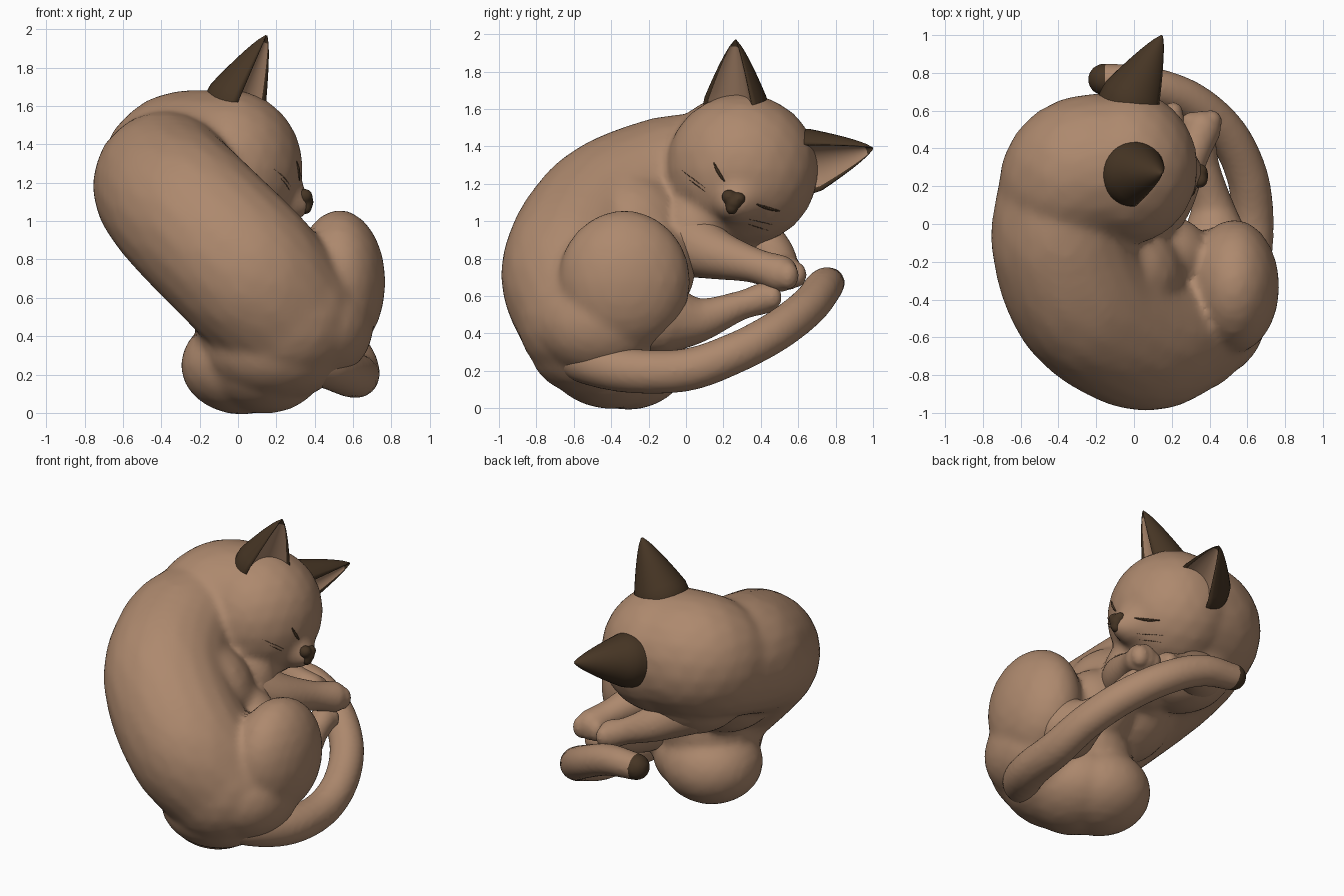
import bpy, bmesh, math
from mathutils import Vector, Matrix

if "Cube" in bpy.data.objects:
    bpy.data.objects.remove(bpy.data.objects["Cube"])


def material(name, rgb):
    m = bpy.data.materials.new(name)
    m.diffuse_color = (*rgb, 1)
    m.use_nodes = True
    m.node_tree.nodes["Principled BSDF"].inputs["Base Color"].default_value = m.diffuse_color
    return m


FUR = material("brown fur", (0.42, 0.25, 0.155))
DARK = material("dark brown", (0.062, 0.036, 0.018))


def chain(pts, steps=8):
    """Smooth path of spheres through (x, y, z, radius) points."""
    P = [Vector(p) for p in pts]
    P = [2 * P[0] - P[1]] + P + [2 * P[-1] - P[-2]]
    out = []
    for i in range(1, len(P) - 2):
        a, b, c, d = P[i - 1:i + 3]
        for k in range(steps):
            t = k / steps
            out.append(0.5 * (2 * b + (c - a) * t + (2 * a - 5 * b + 4 * c - d) * t * t
                              + (3 * b - a - 3 * c + d) * t ** 3))
    out.append(P[-2])
    return [(v[0], v[1], v[2], v[3], v[3], v[3]) for v in out]


def blobs(name, items, mats, voxel=0.025, smooth=6, sub=3):
    """Ellipsoids (x, y, z, rx, ry, rz) melted into one skin."""
    bm = bmesh.new()
    for x, y, z, rx, ry, rz in items:
        M = Matrix.Translation((x, y, z)) @ Matrix.Diagonal((rx, ry, rz, 1))
        bmesh.ops.create_icosphere(bm, subdivisions=sub, radius=1, matrix=M)
    me = bpy.data.meshes.new(name)
    bm.to_mesh(me)
    bm.free()
    ob = bpy.data.objects.new(name, me)
    bpy.context.collection.objects.link(ob)
    if voxel:
        r = ob.modifiers.new("skin", 'REMESH')
        r.mode = 'VOXEL'
        r.voxel_size = voxel
        s = ob.modifiers.new("soften", 'SMOOTH')
        s.factor, s.iterations = 0.5, smooth
        bpy.context.view_layer.update()
        dg = bpy.context.evaluated_depsgraph_get()
        baked = bpy.data.meshes.new_from_object(ob.evaluated_get(dg))
        ob.modifiers.clear()
        ob.data = baked
    ob.data.materials.clear()
    for m in mats:
        ob.data.materials.append(m)
    for p in ob.data.polygons:
        p.use_smooth = True
        p.material_index = 0
    return ob


# Curled body: spine from rump to neck, head, muzzle, belly, chest and both thighs
spine = chain([(0.25, -0.52, 0.50, 0.39), (0.04, -0.585, 0.74, 0.405),
               (-0.24, -0.42, 1.02, 0.40), (-0.37, -0.12, 1.17, 0.385),
               (-0.36, 0.12, 1.22, 0.37), (-0.28, 0.27, 1.28, 0.40),
               (-0.06, 0.30, 1.28, 0.40)])
muzzle = chain([(0.16, 0.30, 1.15, 0.18), (0.24, 0.27, 1.11, 0.125), (0.31, 0.255, 1.085, 0.07)], 5)
fill = [(-0.10, -0.28, 0.90, 0.37, 0.34, 0.38), (0.10, -0.42, 0.48, 0.33, 0.36, 0.36),
        (-0.22, 0.20, 1.04, 0.33, 0.34, 0.31), (-0.02, 0.05, 0.95, 0.25, 0.22, 0.24),
        (-0.04, 0.30, 1.275, 0.38, 0.41, 0.41), (0.16, -0.17, 0.74, 0.25, 0.22, 0.25)]
thighs = [(0.53, -0.33, 0.68, 0.24, 0.355, 0.38), (0.42, -0.38, 0.60, 0.27, 0.36, 0.34),
          (0.40, -0.46, 0.46, 0.31, 0.36, 0.30), (0.20, -0.50, 0.33, 0.37, 0.34, 0.27),
          (0.02, -0.31, 0.25, 0.32, 0.32, 0.26), (0.14, -0.40, 0.26, 0.32, 0.34, 0.265)]
body = blobs("body_and_head", spine + muzzle + fill + thighs, [FUR])


def leg(name, pts, toe_dir):
    """Tapered limb with three toes on the last point."""
    x, y, z, r = pts[-1]
    d = Vector(toe_dir).normalized()
    side = d.cross(Vector((0, 0, 1))).normalized()
    toes = []
    for k in (-1, 0, 1):
        c = Vector((x, y, z)) + d * r * 0.4 + side * k * r * 0.5
        toes.append((*c, r * 0.6, r * 0.6, r * 0.75))
    blobs(name, chain(pts) + toes, [FUR], 0.014, 4)


# Hind foot
leg("right_hind_foot", [(0.43, -0.15, 0.48, 0.20), (0.42, 0.06, 0.47, 0.12),
                        (0.38, 0.28, 0.545, 0.08), (0.35, 0.42, 0.59, 0.085)], (-0.2, 1, 0.1))

# Front legs
leg("right_front_leg", [(0.02, 0.00, 0.90, 0.20), (0.18, 0.14, 0.83, 0.14),
                        (0.30, 0.36, 0.765, 0.095), (0.36, 0.50, 0.72, 0.10)], (-0.1, 1, -0.3))
leg("left_front_leg", [(-0.25, 0.32, 0.93, 0.17), (-0.08, 0.46, 0.83, 0.115),
                       (0.08, 0.52, 0.76, 0.085), (0.18, 0.54, 0.72, 0.09)], (1, 0.2, -0.2))

# Tail wrapped round the body, dark at the tip
tail = blobs("tail", chain([(0.30, -0.62, 0.31, 0.13), (0.47, -0.52, 0.25, 0.125),
                            (0.59, -0.29, 0.20, 0.12), (0.625, 0.00, 0.205, 0.115),
                            (0.60, 0.25, 0.29, 0.11), (0.49, 0.48, 0.41, 0.108),
                            (0.30, 0.65, 0.54, 0.105), (0.07, 0.735, 0.645, 0.10),
                            (-0.16, 0.765, 0.67, 0.085)], 12), [FUR, DARK], 0.018, 3)
for p in tail.data.polygons:
    if p.center.x < -0.145 and p.center.y > 0.5:
        p.material_index = 1


# Ears: hollowed cones, fur-coloured inside, opening towards the given direction
def ear(name, base, tip, facing, radius):
    base, tip = Vector(base), Vector(tip)
    axis = tip - base
    a = axis.normalized()
    f = Vector(facing)
    f = (f - a * f.dot(a)).normalized()
    s = a.cross(f)
    n, rows = 32, 12
    bm = bmesh.new()
    rings = []
    for j in range(rows):
        t = -0.18 + 1.175 * j / (rows - 1)
        w = (1 - max(t, 0)) ** 0.8 + 0.02
        ring = []
        for i in range(n):
            th = 2 * math.pi * (i + 0.5) / n
            c = math.cos(th)
            if c > 0.5:
                c = 0.5 - 1.1 * (c - 0.5)
            ring.append(bm.verts.new(base + axis * t + radius * w * (f * c + s * math.sin(th))))
        rings.append(ring)
    for j, (r0, r1) in enumerate(zip(rings, rings[1:])):
        for i in range(n):
            k = (i + 1) % n
            face = bm.faces.new((r0[i], r0[k], r1[k], r1[i]))
            inside = math.cos(2 * math.pi * (i + 1) / n) > 0.6 and j < rows - 2
            face.material_index = 0 if inside else 1
            face.smooth = True
    for ring in (rings[0], rings[-1]):
        bm.faces.new(ring).material_index = 1
    bmesh.ops.recalc_face_normals(bm, faces=bm.faces)
    me = bpy.data.meshes.new(name)
    bm.to_mesh(me)
    bm.free()
    me.materials.append(FUR)
    me.materials.append(DARK)
    bpy.context.collection.objects.link(bpy.data.objects.new(name, me))


ear("right_ear", (0.01, 0.265, 1.64), (0.15, 0.265, 1.97), (1, -0.5, 0), 0.17)
ear("left_ear", (0.0, 0.675, 1.325), (0.15, 1.0, 1.39), (1, 0, -0.5), 0.17)

# Nose
blobs("nose", [(0.345, 0.28, 1.12, 0.045, 0.04, 0.035), (0.345, 0.23, 1.13, 0.045, 0.04, 0.04),
               (0.35, 0.255, 1.10, 0.045, 0.045, 0.045),
               (0.352, 0.245, 1.075, 0.035, 0.035, 0.04)], [DARK], 0.01, 5)


# Closed eyes and whisker marks laid on the face
def mark(name, ends, bend, width):
    (y0, z0), (y1, z1) = ends
    items = []
    for k in range(19):
        t = k / 18
        sag = bend * 4 * t * (1 - t)
        y = y0 + (y1 - y0) * t - sag * 0.6
        z = z0 + (z1 - z0) * t - sag * 0.8
        hit, loc, _, _ = body.ray_cast((1, y, z), (-1, 0, 0))
        if hit:
            r = width * (0.45 + 0.55 * math.sin(math.pi * t))
            items.append((*loc, r, r, r))
    blobs(name, items, [DARK], 0, sub=2)


bpy.context.view_layer.update()
mark("right_eye", ((0.15, 1.31), (0.205, 1.215)), 0.004, 0.009)
mark("left_eye", ((0.38, 1.09), (0.50, 1.055)), 0.004, 0.009)
for i, (p, q) in enumerate([((-0.02, 1.27), (0.10, 1.18)), ((0.02, 1.22), (0.10, 1.16)),
                            ((0.34, 1.01), (0.47, 0.98)), ((0.33, 0.985), (0.44, 0.95))]):
    mark("whisker_%d" % (i + 1), (p, q), 0.0, 0.003)
